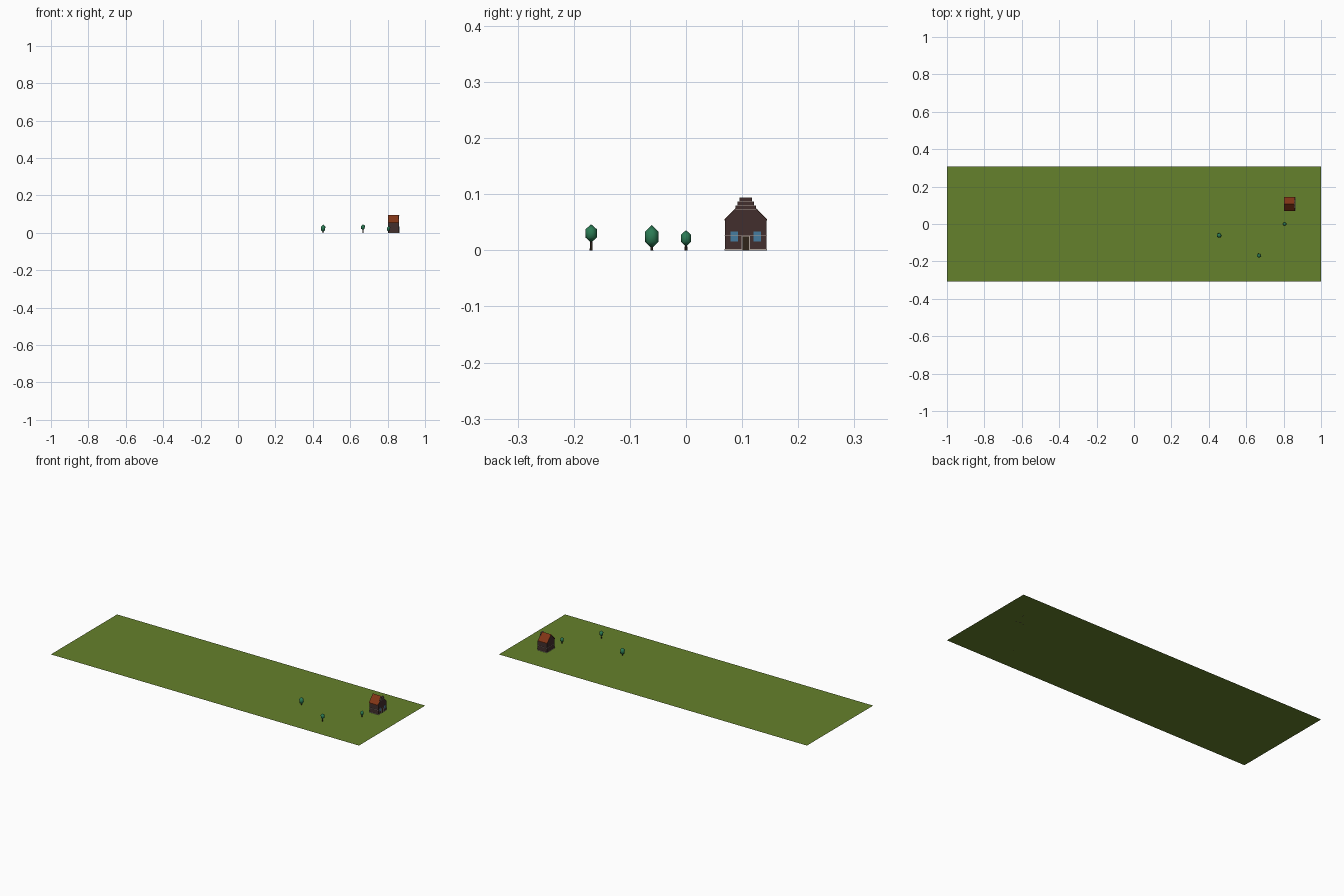
import bpy, bmesh
from mathutils import Vector

if "Cube" in bpy.data.objects:
    bpy.data.objects.remove(bpy.data.objects["Cube"])


def material(name, rgb):
    m = bpy.data.materials.new(name)
    m.diffuse_color = (*rgb, 1)
    m.use_nodes = True
    m.node_tree.nodes["Principled BSDF"].inputs["Base Color"].default_value = m.diffuse_color
    return m


GRASS = material("grass", (0.13, 0.22, 0.025))
BRICK = material("brick", (0.055, 0.028, 0.026))
ROOF = material("roof_tile", (0.22, 0.035, 0.008))
STONE = material("stone", (0.42, 0.36, 0.32))
GLASS = material("glass", (0.06, 0.2, 0.35))
DOOR = material("door_wood", (0.03, 0.018, 0.01))
BARK = material("bark", (0.04, 0.025, 0.015))
LEAF = material("leaf", (0.025, 0.2, 0.09))


def finish(name, bm, mat, smooth=False):
    bmesh.ops.recalc_face_normals(bm, faces=bm.faces)
    me = bpy.data.meshes.new(name)
    for f in bm.faces:
        f.smooth = smooth
    bm.to_mesh(me)
    bm.free()
    me.materials.append(mat)
    ob = bpy.data.objects.new(name, me)
    bpy.context.collection.objects.link(ob)
    return ob


def box(name, x, y, z, mat):
    bm = bmesh.new()
    bmesh.ops.create_cube(bm, size=1)
    for v in bm.verts:
        v.co = [(a[0] + a[1]) / 2 + c * (a[1] - a[0]) for c, a in zip(v.co, (x, y, z))]
    return finish(name, bm, mat)


def prism(name, outline, x0, x1, mat):
    """Extrude a (y, z) outline along x."""
    bm = bmesh.new()
    f = bm.faces.new([bm.verts.new((x0, y, z)) for y, z in outline])
    r = bmesh.ops.extrude_face_region(bm, geom=[f])
    bmesh.ops.translate(bm, vec=Vector((x1 - x0, 0, 0)),
                        verts=[v for v in r["geom"] if isinstance(v, bmesh.types.BMVert)])
    return finish(name, bm, mat)


# meadow
bm = bmesh.new()
bm.faces.new([bm.verts.new(p) for p in
              ((-1, -.307, 0), (1, -.307, 0), (1, .307, 0), (-1, .307, 0))])
finish("meadow", bm, GRASS)

# house body with pitched top
CY, HW, EAVE, TOP = 0.1065, 0.036, 0.054, 0.0915
X0, X1 = 0.803, 0.862
prism("house_walls", [(CY - HW, 0), (CY + HW, 0), (CY + HW, EAVE), (CY, TOP), (CY - HW, EAVE)],
      X0, X1 - .003, BRICK)

# roof slabs
for s, side in ((-1, "left"), (1, "right")):
    prism("roof_" + side, [(CY + s * .0375, .053), (CY + s * .0375, .0555),
                           (CY, .0945), (CY, .0915)], X0 - .002, X1 - .003, ROOF)

# stepped front gable
half = [(HW + .001, 0), (HW + .001, .055), (.020, .073), (.018, .073), (.018, .079),
        (.0145, .079), (.0145, .086), (.0115, .086), (.0115, .0935)]
prism("front_gable", [(CY + y, z) for y, z in half] + [(CY - y, z) for y, z in reversed(half)],
      X1 - .004, X1, BRICK)
for i, (w, z) in enumerate(((.0205, .073), (.018, .079), (.0145, .086), (.0115, .0935))):
    box(f"gable_coping_{i}", (X1 - .0045, X1 + .001), (CY - w, CY + w), (z, z + .001), STONE)

# stone bands around the walls
for i, (z, h) in enumerate(((0, .002), (.0255, .001))):
    box(f"stone_band_{i}", (X0 - .0008, X1 + .0008), (CY - .0378, CY + .0378), (z, z + h), STONE)

# door and frame
box("door_frame", (X1, X1 + .0015), (CY - .008, CY + .008), (0, .0265), STONE)
box("front_door", (X1, X1 + .002), (CY - .006, CY + .006), (0, .0245), DOOR)

# front windows with a transom bar
for s, side in ((-1, "left"), (1, "right")):
    y = CY + s * .0207
    box("window_" + side, (X1, X1 + .0015), (y - .0068, y + .0068), (.016, .034), GLASS)
    box("window_bar_" + side, (X1, X1 + .002), (y - .0068, y + .0068), (.0255, .0262), STONE)


# trees: tapered trunk and faceted crown
def tree(i, x, y, r, z0, z1):
    bm = bmesh.new()
    h = z0 + .006
    bmesh.ops.create_cone(bm, cap_ends=True, segments=6, radius1=.0027, radius2=.0018, depth=h)
    bmesh.ops.translate(bm, verts=bm.verts, vec=(x, y, h / 2))
    finish(f"trunk_{i}", bm, BARK)
    bm = bmesh.new()
    bmesh.ops.create_icosphere(bm, subdivisions=1, radius=1)
    k = r / .87
    for v in bm.verts:
        v.co = (x + v.co.x * k, y + v.co.y * k, (z0 + z1) / 2 + v.co.z * (z1 - z0) / 2)
    finish(f"crown_{i}", bm, LEAF, True)


tree(1, .668, -.169, .0105, .014, .0465)
tree(2, .455, -.061, .0122, .0035, .045)
tree(3, .805, 0, .0092, .007, .036)
